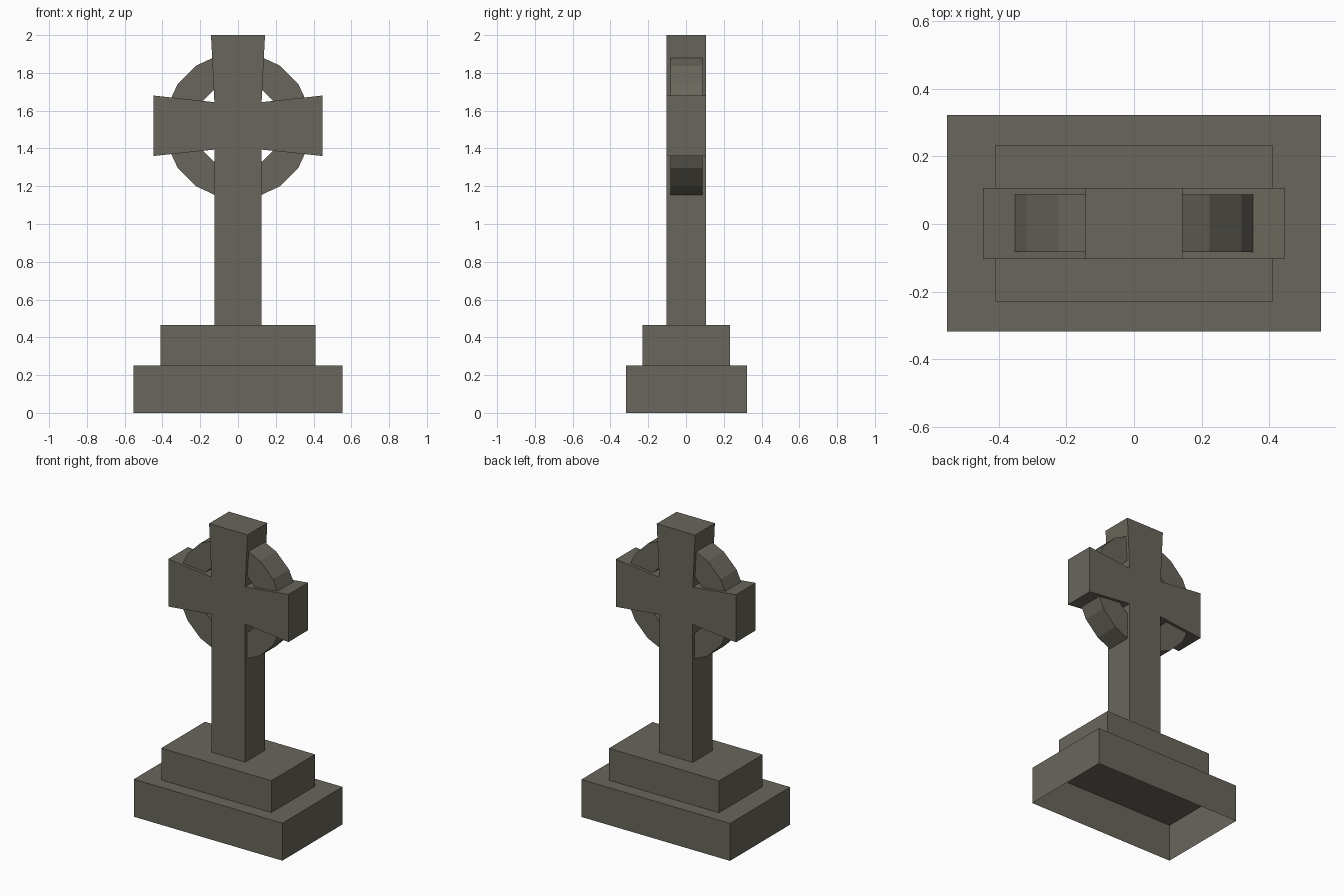
import bpy
import bmesh
from math import cos, sin, radians

cube = bpy.data.objects.get("Cube")
if cube:
    bpy.data.objects.remove(cube, do_unlink=True)

stone = bpy.data.materials.new("weathered_stone")
stone.use_nodes = True
COLOUR = (0.14, 0.132, 0.106, 1)
stone.diffuse_color = COLOUR
stone.node_tree.nodes["Principled BSDF"].inputs["Base Color"].default_value = COLOUR

Y_CENTRE = 0.002


def slab(name, outline, half_depth, open_bottom=False):
    """Extrude an x-z outline symmetrically in depth."""
    bm = bmesh.new()
    front = bm.faces.new([bm.verts.new((x, Y_CENTRE - half_depth, z)) for x, z in outline])
    ext = bmesh.ops.extrude_face_region(bm, geom=[front], use_keep_orig=True)
    moved = [v for v in ext["geom"] if isinstance(v, bmesh.types.BMVert)]
    bmesh.ops.translate(bm, verts=moved, vec=(0, 2 * half_depth, 0))
    bmesh.ops.recalc_face_normals(bm, faces=bm.faces)
    if open_bottom:
        low = min(bm.faces, key=lambda f: f.calc_center_median().z)
        bmesh.ops.delete(bm, geom=[low], context="FACES_ONLY")
    mesh = bpy.data.meshes.new(name)
    bm.to_mesh(mesh)
    bm.free()
    mesh.materials.append(stone)
    obj = bpy.data.objects.new(name, mesh)
    bpy.context.collection.objects.link(obj)
    return obj


def block(name, half_width, z0, z1, half_depth, open_bottom=False):
    w = half_width
    return slab(name, [(-w, z0), (w, z0), (w, z1), (-w, z1)], half_depth, open_bottom)


# Stepped base, hollow underneath
block("base_plinth", 0.553, 0, 0.252, 0.32, open_bottom=True)
block("upper_step", 0.41, 0.252, 0.466, 0.232)

# Cross with flared arms: right half outline, mirrored to the left
half = [(0.125, 0.466), (0.125, 1.394), (0.447, 1.36),
        (0.447, 1.68), (0.125, 1.645), (0.143, 2.0)]
slab("cross", half + [(-x, z) for x, z in reversed(half)], 0.105)

# Four faceted ring segments between the arms
RING_Z = 1.519
ANGLES = [15, 35, 55, 75]
for side, sx in (("left", 1), ("right", -1)):
    for level, sz in (("upper", 1), ("lower", -1)):
        arc = [(0.389, a) for a in ANGLES] + [(0.228, a) for a in reversed(ANGLES)]
        outline = [(sx * r * cos(radians(a)), RING_Z + sz * r * sin(radians(a)))
                   for r, a in arc]
        slab(f"ring_{level}_{side}", outline, 0.085)
